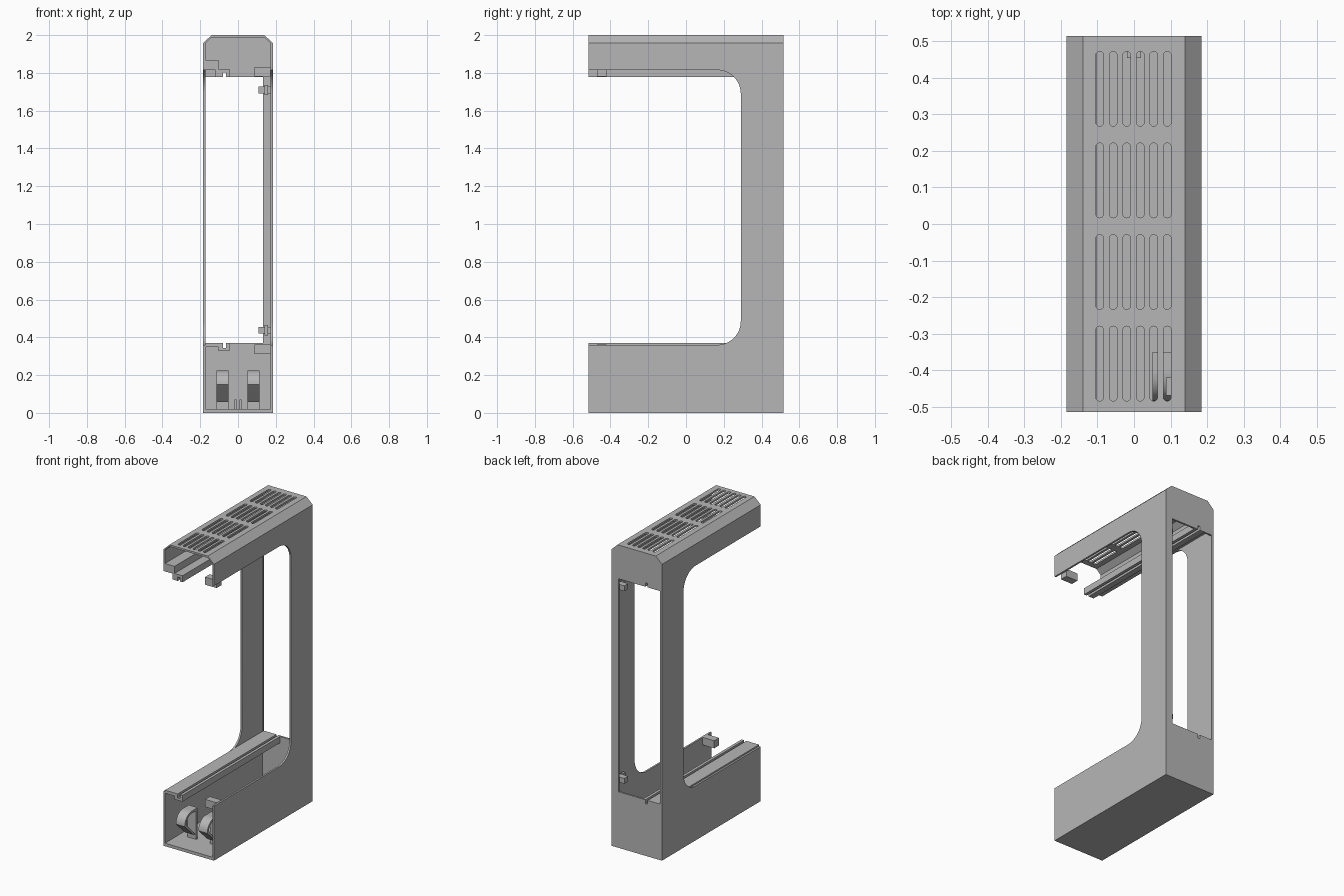
import bpy
from math import sin, cos, pi, radians
from mathutils import Matrix, Vector

cube = bpy.data.objects.get("Cube")
if cube:
    bpy.data.objects.remove(cube, do_unlink=True)

grey = bpy.data.materials.new("plain grey")
grey.use_nodes = True
GREY = (0.47, 0.47, 0.47, 1)
grey.diffuse_color = GREY
grey.node_tree.nodes["Principled BSDF"].inputs["Base Color"].default_value = GREY

# Outer dimensions
W, D, H, T = 0.185, 0.515, 2.0, 0.012
CHX, CHZ = 0.14, 1.957
BACK = D - T
AXES = {
    "x": ((0, 1, 0), (0, 0, 1), (1, 0, 0)),
    "y": ((1, 0, 0), (0, 0, 1), (0, -1, 0)),
    "z": ((1, 0, 0), (0, 1, 0), (0, 0, 1)),
}
parts = []


def prism(name, axis, start, end, outline, holes=()):
    """Extrude a flat outline with holes along one axis."""
    curve = bpy.data.curves.new(name, "CURVE")
    curve.dimensions = "2D"
    curve.fill_mode = "BOTH"
    curve.extrude = (end - start) / 2
    for loop in (outline, *holes):
        spline = curve.splines.new("POLY")
        spline.points.add(len(loop) - 1)
        for point, (u, v) in zip(spline.points, loop):
            point.co = (u, v, 0, 1)
        spline.use_cyclic_u = True
    temp = bpy.data.objects.new(name + " outline", curve)
    bpy.context.collection.objects.link(temp)
    graph = bpy.context.evaluated_depsgraph_get()
    mesh = bpy.data.meshes.new_from_object(temp.evaluated_get(graph))
    bpy.data.objects.remove(temp, do_unlink=True)
    bpy.data.curves.remove(curve)
    frame = Matrix(AXES[axis]).transposed().to_4x4()
    middle = Vector([(start + end) / 2 if a == axis else 0 for a in "xyz"])
    mesh.transform(Matrix.Translation(middle) @ frame)
    mesh.materials.clear()
    mesh.materials.append(grey)
    mesh.name = name
    obj = bpy.data.objects.new(name, mesh)
    bpy.context.collection.objects.link(obj)
    parts.append(obj)
    return obj


def rect(u0, u1, v0, v1):
    return [(u0, v0), (u1, v0), (u1, v1), (u0, v1)]


def box(name, x, y, z):
    return prism(name, "z", *z, rect(*x, *y))


def arc(cx, cy, r, a0, a1, n=12):
    angles = [radians(a0 + (a1 - a0) * i / n) for i in range(n + 1)]
    return [(cx + r * cos(a), cy + r * sin(a)) for a in angles]


# C-shaped side walls with rounded inner corners
R, IN, LOW, HIGH = 0.125, 0.29, 0.36, 1.815
side = [(-D, 0), (BACK, 0), (BACK, CHZ), (-D, CHZ), (-D, HIGH)]
side += arc(IN - R, HIGH - R, R, 90, 0)
side += arc(IN - R, LOW + R, R, 0, -90)
side += [(-D, LOW)]
prism("left_side_wall", "x", W - T, W, side)
prism("right_side_wall", "x", -W, T - W, side)

# Sloped roof edges
for name, s in (("left", 1), ("right", -1)):
    slope = [(s * W, CHZ), (s * CHX, H), (s * CHX, H - T), (s * (W - T), CHZ)]
    prism(name + "_roof_edge", "y", -D, BACK, slope)

# Roof plate with four groups of six rounded vents
vents = []
for group in range(4):
    yc = -0.3825 + 0.251 * group
    for i in range(6):
        xc, r, half = -0.094 + 0.037 * i, 0.0105, 0.092
        vents.append(arc(xc, yc + half, r, 0, 180, 8) + arc(xc, yc - half, r, 180, 360, 8))
prism("vented_roof", "z", H - T, H, rect(-CHX, CHX, -D, BACK), vents)

# Floor and back wall with a tall notched window
box("floor", (T - W, W - T), (-D, BACK), (0, 0.02))
outline = [(-W, 0), (W, 0), (W, CHZ), (CHX, H), (-CHX, H), (-W, CHZ)]
B0, B1, N0, N1, NOTCH = 0.37, 1.777, -0.08, -0.064, 0.026
window = [(-0.171, B0), (N0, B0), (N0, B0 - NOTCH), (N1, B0 - NOTCH), (N1, B0),
          (0.132, B0), (0.132, B1), (N1, B1), (N1, B1 + NOTCH), (N0, B1 + NOTCH),
          (N0, B1), (-0.171, B1)]
prism("back_wall", "y", BACK, D, outline, [window])

# Slotted rails along the right wall
IX = T - W
upper = [(IX, 1.867), (IX, 1.815), (-0.118, 1.815), (-0.118, B1), (N0, B1),
         (N0, B1 + NOTCH), (N1, B1 + NOTCH), (N1, B1), (-0.045, B1),
         (-0.045, 1.82), (-0.103, 1.82), (-0.103, 1.867)]
prism("upper_rail", "y", -D, BACK, upper)
lower = [(IX, 0.35), (-0.103, 0.35), (-0.103, 0.328), (-0.045, 0.328),
         (-0.045, B0), (N1, B0), (N1, B0 - NOTCH), (N0, B0 - NOTCH), (N0, B0), (IX, B0)]
prism("lower_rail", "y", -D, BACK, lower)

# Latch tabs near the front of the left wall
for name, z in (("upper", 1.78), ("lower", 0.312)):
    box(name + "_front_tab", (0.088, W - T), (-0.47, -0.42), (z, z + 0.05))

# Latch tabs behind the back wall flange
for name, z in (("upper", 1.692), ("lower", 0.42)):
    box(name + "_back_tab", (0.108, W - T), (0.45, 0.49), (z, z + 0.035))
    box(name + "_back_tab_pin", (0.14, 0.16), (0.43, 0.45), (z - 0.01, z + 0.045))

# Curved spring clips near the front opening
clip = arc(-0.41, 0.15, 0.075, 90, 180, 8)
clip += [(-0.47, 0.135), (-0.39, 0.06), (-0.375, 0.06), (-0.462, 0.15)]
clip += arc(-0.41, 0.15, 0.06, 165, 90, 8)
for name, x in (("left", 0.0825), ("right", -0.0825)):
    prism(name + "_spring_clip", "x", x - 0.0325, x + 0.0325, clip)
    box(name + "_clip_mount", (x - 0.0325, x + 0.0325), (-0.41, -0.35), (0.21, 0.225))
    box(name + "_clip_post", (x - 0.0325, x + 0.0325), (-0.365, -0.35), (0.02, 0.21))

# Small forked post at the rear of the floor
for name, x in (("left", 0.013), ("right", -0.013)):
    box(name + "_rear_post", (x - 0.006, x + 0.006), (0.455, 0.495), (0.02, 0.07))

# Smooth the curves and keep the edges crisp
bpy.ops.object.select_all(action="DESELECT")
for obj in parts:
    obj.select_set(True)
bpy.context.view_layer.objects.active = parts[0]
bpy.ops.object.shade_smooth_by_angle(angle=radians(25))
